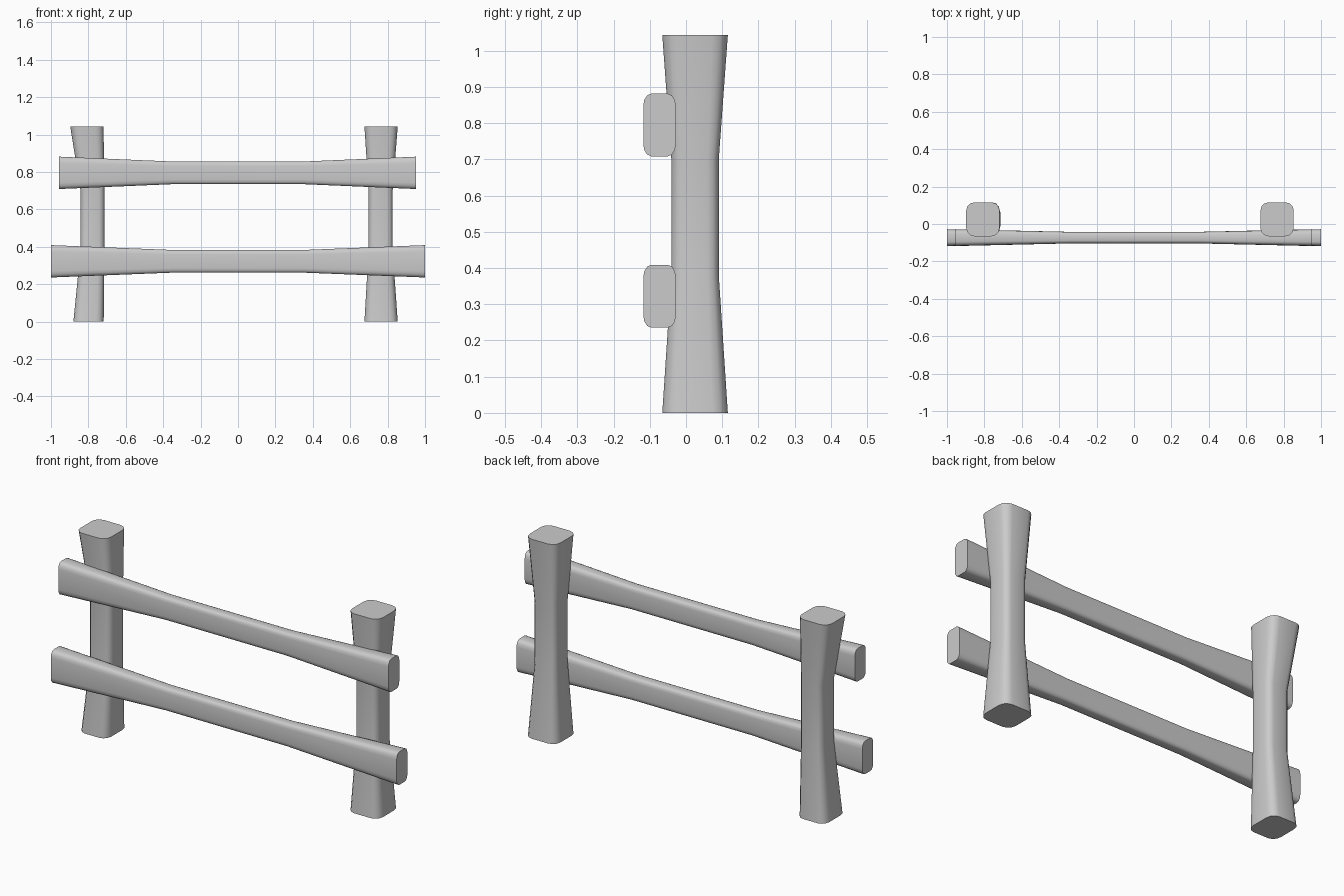
import bpy, bmesh, math
from mathutils import Vector

if "Cube" in bpy.data.objects:
    bpy.data.objects.remove(bpy.data.objects["Cube"])


def section(w, h, rw, rh, seg=3):
    """Rounded rectangle outline: width w, height h, corner radii rw and rh."""
    pts = []
    for k, (sx, sy) in enumerate([(1, 1), (-1, 1), (-1, -1), (1, -1)]):
        for i in range(seg + 1):
            a = math.pi / 2 * (k + i / seg)
            pts.append((sx * (w / 2 - rw) + rw * math.cos(a),
                        sy * (h / 2 - rh) + rh * math.sin(a)))
    return pts


def beam(name, rings, place):
    """Skin a stack of (position, outline, offset) rings and cap both ends."""
    bm = bmesh.new()
    loops = []
    for pos, outline, (ou, ov) in rings:
        loops.append([bm.verts.new(place(pos, u + ou, v + ov)) for u, v in outline])
    n = len(loops[0])
    for a, b in zip(loops, loops[1:]):
        for i in range(n):
            j = (i + 1) % n
            bm.faces.new((a[i], a[j], b[j], b[i]))
    bm.faces.new(loops[0])
    bm.faces.new(loops[-1])
    bmesh.ops.recalc_face_normals(bm, faces=bm.faces)
    mesh = bpy.data.meshes.new(name)
    bm.to_mesh(mesh)
    bm.free()
    obj = bpy.data.objects.new(name, mesh)
    bpy.context.collection.objects.link(obj)
    bpy.ops.object.select_all(action='DESELECT')
    obj.select_set(True)
    bpy.context.view_layer.objects.active = obj
    bpy.ops.object.shade_smooth_by_angle(angle=math.radians(35))
    return obj


def post(name, levels):
    # levels: height, x min, x max, y depth
    rings = []
    for z, x0, x1, d in levels:
        w = x1 - x0
        rings.append((z, section(w, d, w * 0.24, d * 0.24), ((x0 + x1) / 2, 0.025)))
    beam(name, rings, lambda p, u, v: Vector((u, v, p)))


def rail(name, x0, x1, z):
    # flared at both ends, slimmer in the middle third
    big = section(0.09, 0.173, 0.022, 0.034)
    slim = section(0.062, 0.121, 0.015, 0.024)
    off = (-0.073, z)
    rings = [(x0, big, off), (-0.35, slim, off), (0.35, slim, off), (x1, big, off)]
    beam(name, rings, lambda p, u, v: Vector((p, u, v)))


# Upright posts, waisted; the left one leans slightly
post("left_post", [(0, -0.88, -0.718, 0.181), (0.38, -0.842, -0.714, 0.131),
                   (0.70, -0.842, -0.714, 0.131), (1.043, -0.897, -0.719, 0.181)])
post("right_post", [(0, 0.676, 0.854, 0.181), (0.38, 0.698, 0.827, 0.131),
                    (0.70, 0.698, 0.827, 0.131), (1.043, 0.676, 0.854, 0.181)])

# Horizontal rails on the front of the posts
rail("lower_rail", -1.0, 1.0, 0.322)
rail("upper_rail", -0.957, 0.953, 0.795)
